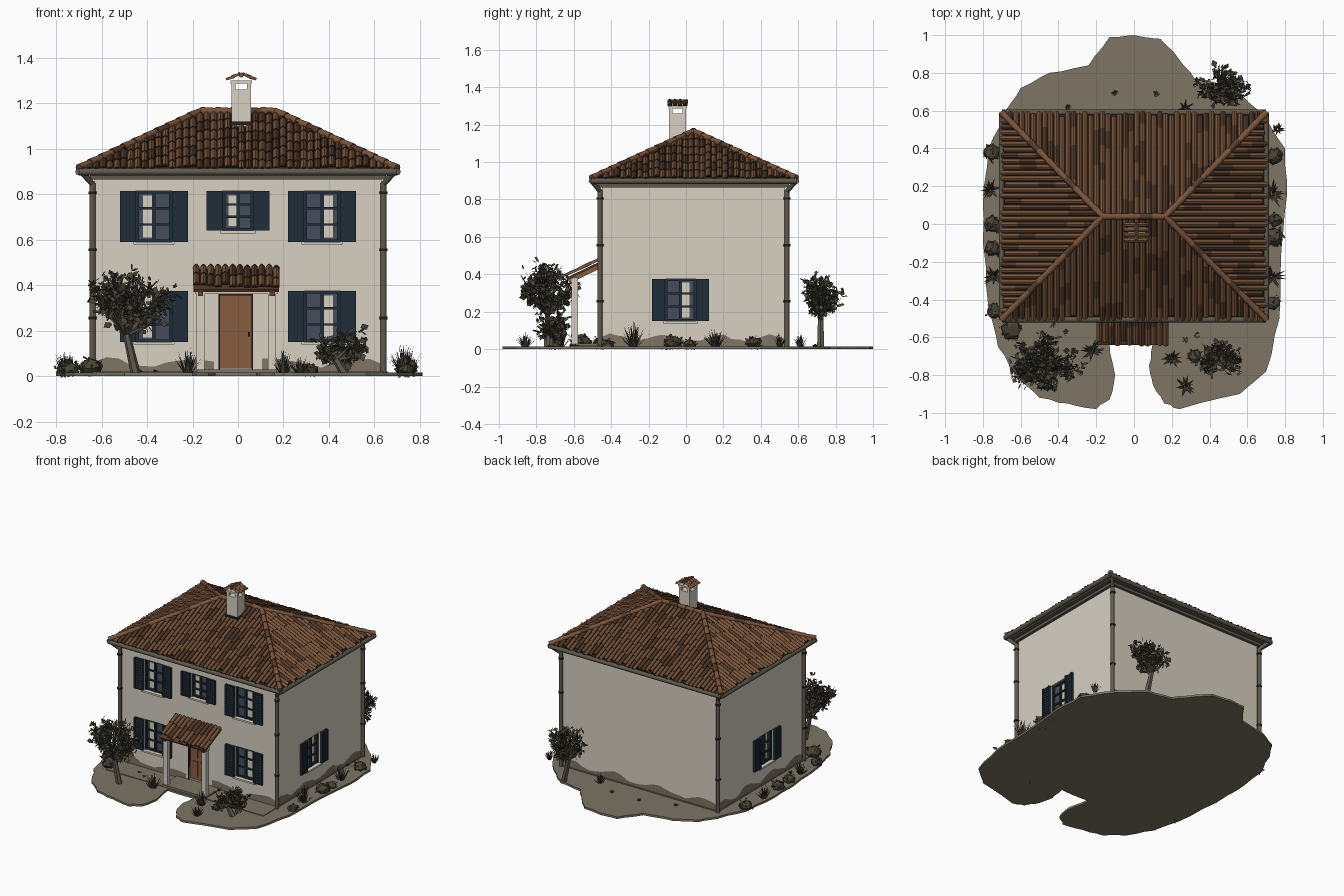
import bpy, bmesh, math, random
from mathutils import Vector, Matrix

random.seed(4)
cube = bpy.data.objects.get("Cube")
if cube:
    bpy.data.objects.remove(cube, do_unlink=True)

# Materials, given as display values and stored linear
PALETTE = [("plaster", 214, 207, 193), ("soil", 124, 116, 101), ("tile", 122, 86, 62),
           ("tile_dark", 88, 62, 46), ("shutter_navy", 38, 49, 60), ("glass", 70, 79, 92),
           ("door_wood", 134, 93, 67), ("foliage", 74, 69, 57), ("weathered_metal", 96, 90, 79),
           ("ink", 42, 36, 31)]
WALL, SOIL, TILE, TILE_D, NAVY, GLASS, WOOD, LEAF, METAL, INK = range(len(PALETTE))
MATS = []
for name, *rgb in PALETTE:
    col = [(c / 255) ** 2.2 for c in rgb] + [1]
    m = bpy.data.materials.new(name)
    m.use_nodes = True
    m.diffuse_color = col
    m.node_tree.nodes["Principled BSDF"].inputs["Base Color"].default_value = col
    MATS.append(m)


def finish(bm, name, smooth=False):
    me = bpy.data.meshes.new(name)
    bm.to_mesh(me)
    bm.free()
    for m in MATS:
        me.materials.append(m)
    ob = bpy.data.objects.new(name, me)
    bpy.context.collection.objects.link(ob)
    if smooth:
        bpy.context.view_layer.objects.active = ob
        ob.select_set(True)
        bpy.ops.object.shade_smooth_by_angle(angle=math.radians(50))
        ob.select_set(False)
    return ob


def paint(verts, mat):
    for f in {f for v in verts for f in v.link_faces}:
        f.material_index = mat


def box(bm, x, y, z, mat, M=Matrix()):
    lo, hi = Vector((x[0], y[0], z[0])), Vector((x[1], y[1], z[1]))
    T = M @ Matrix.Translation((lo + hi) / 2) @ Matrix.Diagonal((hi - lo).to_4d())
    paint(bmesh.ops.create_cube(bm, size=1, matrix=T)["verts"], mat)


def rod(bm, p, q, r1, r2, mat, sides=8):
    p, q = Vector(p), Vector(q)
    T = Matrix.Translation((p + q) / 2) @ (q - p).to_track_quat("Z", "Y").to_matrix().to_4x4()
    paint(bmesh.ops.create_cone(bm, cap_ends=True, segments=sides, radius1=r1, radius2=r2,
                                depth=(q - p).length, matrix=T)["verts"], mat)


def barrel_tiles(bm, a, b, up, r0, r1, cols, rows):
    """Overlapping half-round tiles on a slope with eave a-b, clipped by its hips."""
    a, b, up = Vector(a), Vector(b), Vector(up)
    n = (b - a).cross(up).normalized()
    n = n if n.z > 0 else -n
    limit = lambda s: min(1, s / r0 if r0 else 1, (1 - s) / (1 - r1) if r1 < 1 else 1)
    rise = (b - a).length / cols * .42
    for c in range(cols):
        shift = random.uniform(-.3, .3)
        for r in range(rows + 1):
            t0, t1 = max(0, (r + shift) / rows), (r + 1.15 + shift) / rows
            low, high = [], []
            for k in range(5):
                s = (c + .06 + .88 * k / 4) / cols
                h = math.sin(math.pi * k / 4) * rise
                top = limit(s)
                for t, ring, lift in ((t0, low, .006), (t1, high, .001)):
                    ring.append(bm.verts.new(a + (b - a) * s + up * min(t, top) + n * (h + lift)))
            mat = TILE_D if random.random() < .25 else TILE
            for k in range(4):
                f = bm.faces.new((low[k], low[k + 1], high[k + 1], high[k]))
                f.material_index = mat
                f.normal_update()
                if f.normal.z < 0:
                    f.normal_flip()
            f = bm.faces.new(low)
            f.material_index = INK
            f.normal_update()
            if f.normal.dot(up) > 0:
                f.normal_flip()
    bmesh.ops.dissolve_degenerate(bm, dist=.0001, edges=bm.edges)


# Ground patch with a notch for the path
outline = [(-.13, .99), (0, 1), (.14, .98), (.24, .87), (.32, .77), (.5, .74), (.66, .6), (.8, .4),
           (.81, .15), (.78, -.14), (.77, -.5), (.7, -.78), (.56, -.9), (.24, -.98), (.16, -.95),
           (.1, -.85), (.08, -.75), (.1, -.63), (-.13, -.63), (-.1, -.8), (-.13, -.93), (-.2, -.98),
           (-.35, -.95), (-.5, -.92), (-.62, -.82), (-.72, -.65), (-.77, -.45), (-.8, -.1),
           (-.8, .1), (-.77, .4), (-.68, .6), (-.6, .72), (-.45, .8), (-.24, .84)]
bm = bmesh.new()
ring = []
for i, p in enumerate(outline):
    p, q = Vector(p), Vector(outline[(i + 1) % len(outline)])
    for k in range(3):
        w = p.lerp(q, k / 3) + Vector((random.uniform(-1, 1), random.uniform(-1, 1))) * .006 * (k > 0)
        ring.append(bm.verts.new((w.x, w.y, 0)))
base = bm.faces.new(ring)
ext = bmesh.ops.extrude_face_region(bm, geom=[base])["geom"]
bmesh.ops.translate(bm, verts=[v for v in ext if isinstance(v, bmesh.types.BMVert)], vec=(0, 0, .015))
bmesh.ops.recalc_face_normals(bm, faces=bm.faces)
paint(bm.verts, SOIL)
box(bm, (-.64, .64), (-.62, .54), (.002, .02), SOIL)
finish(bm, "ground")

# Walls, windows, shutters and door
FRONT, BACK, MID, HALF_X, HALF_Y = -.45, .53, .04, .63, .49
SIDES = {"front": (0, FRONT, 0), "back": (0, BACK, math.pi),
         "left": (HALF_X, MID, math.pi / 2), "right": (-HALF_X, MID, -math.pi / 2)}
FRAME = {k: Matrix.Translation((x, y, 0)) @ Matrix.Rotation(r, 4, "Z") for k, (x, y, r) in SIDES.items()}
walls, cutter, frames, shutters = (bmesh.new() for _ in range(4))
box(walls, (-HALF_X, HALF_X), (FRONT, BACK), (.01, .9), WALL)


def window(M, w, z0, z1, side):
    box(cutter, (-w, w), (-.03, .035), (z0, z1), WALL, M)
    box(frames, (-w, w), (.028, .036), (z0, z1), GLASS, M)
    box(frames, sorted((side * w * .1, side * w * .6)), (.022, .027), (z0 + .02, z1 - .02), WALL, M)
    for x in (-w + .007, 0, w - .007):
        box(frames, (x - .007, x + .007), (.01, .024), (z0, z1), NAVY, M)
    for k in range(4):
        z = z0 + .006 + (z1 - z0 - .012) * k / 3
        box(frames, (-w, w), (.012, .022), (z - .005, z + .005), NAVY, M)
    box(frames, (-w - .01, w + .01), (-.015, .03), (z0 - .012, z0), WALL, M)
    for s in (-1, 1):
        a, b = sorted((s * w, s * (w + .07)))
        box(shutters, (a, b), (-.014, -.001), (z0, z1), NAVY, M)
        for x in (a, b - .012):
            box(shutters, (x, x + .012), (-.02, -.002), (z0, z1), NAVY, M)
        for k in range(12):
            z = z0 + (z1 - z0) * k / 12
            box(shutters, (a, b), (-.018, -.002), (z, z + .009), NAVY, M)


for x, side in ((-.37, -1), (.37, 1)):
    for z0, z1 in ((.15, .375), (.59, .815)):
        window(FRAME["front"] @ Matrix.Translation((x, 0, 0)), .08, z0, z1, side)
window(FRAME["front"], .068, .64, .815, -1)
for s, off in (("left", -.07), ("right", .07)):
    window(FRAME[s] @ Matrix.Translation((off, 0, 0)), .083, .15, .375, 1)
box(cutter, (-.08, .06), (FRONT - .03, FRONT + .03), (.035, .355), WALL)
wall_ob, cut_ob = finish(walls, "walls"), finish(cutter, "opening_cutter")
mod = wall_ob.modifiers.new("openings", "BOOLEAN")
mod.operation, mod.object, mod.solver = "DIFFERENCE", cut_ob, "EXACT"
bpy.context.view_layer.objects.active = wall_ob
bpy.ops.object.modifier_apply(modifier=mod.name)
bpy.data.objects.remove(cut_ob, do_unlink=True)
finish(frames, "window_frames")
finish(shutters, "shutters")

bm = bmesh.new()
box(bm, (-.08, .06), (FRONT + .012, FRONT + .031), (.035, .355), WOOD)
for z0, z1 in ((.06, .17), (.2, .33)):
    for x in (-.062, .0):
        box(bm, (x, x + .042), (FRONT + .007, FRONT + .02), (z0, z1), WOOD)
box(bm, (.044, .052), (FRONT - .003, FRONT + .02), (.175, .195), INK)
for x in (-.085, .06):
    box(bm, (x, x + .005), (FRONT - .008, FRONT + .02), (.03, .36), INK)
box(bm, (-.085, .065), (FRONT - .008, FRONT + .02), (.355, .361), INK)
finish(bm, "front_door")

# Uneven stain along the foot of the walls
bm = bmesh.new()
for name, M in FRAME.items():
    half = HALF_X if name in ("front", "back") else HALF_Y
    height = [.06 + .018 * math.sin(i * .9 + half) + random.uniform(-.008, .008) for i in range(25)]
    for i in range(24):
        if name == "front" and 9 < i < 14:
            continue
        x0, x1 = half * (i / 12 - 1), half * ((i + 1) / 12 - 1)
        corners = ((x0, .01), (x1, .01), (x1, height[i + 1]), (x0, height[i]))
        bm.faces.new([bm.verts.new(M @ Vector((x, -.003, z))) for x, z in corners])
paint(bm.verts, SOIL)
finish(bm, "wall_foot_stain")

# Hipped roof: core, tiles, ridge caps
X, Y0, Y1, RX, EAVE, TOP = .7, -.505, .59, .165, .905, 1.155
bm = bmesh.new()
hull = [(-X, Y0, EAVE), (X, Y0, EAVE), (X, Y1, EAVE), (-X, Y1, EAVE), (-RX, MID, TOP), (RX, MID, TOP)]
v = [bm.verts.new(p) for p in hull]
for f in ((0, 1, 5, 4), (1, 2, 5), (2, 3, 4, 5), (3, 0, 4), (3, 2, 1, 0)):
    bm.faces.new([v[i] for i in f])
paint(bm.verts, INK)
finish(bm, "roof_core")
bm = bmesh.new()
rise, r = TOP - EAVE, (X - RX) / (2 * X)
mid = (MID - Y0) / (Y1 - Y0)
for y in (Y0, Y1):
    barrel_tiles(bm, (-X, y, EAVE), (X, y, EAVE), (0, MID - y, rise), r, 1 - r, 46, 6)
for s in (-1, 1):
    barrel_tiles(bm, (s * X, Y0, EAVE), (s * X, Y1, EAVE), (s * (RX - X), 0, rise), mid, mid, 36, 6)
finish(bm, "roof_tiles")
bm = bmesh.new()
for a, b, count in ((0, 4, 11), (3, 4, 11), (1, 5, 11), (2, 5, 11), (4, 5, 5)):
    p, q = Vector(hull[a]), Vector(hull[b])
    for k in range(count):
        rod(bm, p.lerp(q, k / count) + Vector((0, 0, .01)), p.lerp(q, (k + 1.1) / count) + Vector((0, 0, .01)),
            .019, .014, TILE_D if k % 4 == 3 else TILE)
finish(bm, "ridge_caps", True)

# Soffit, gutters and drainpipes
bm = bmesh.new()
box(bm, (-.68, .68), (Y0 + .02, Y1 - .02), (.885, .908), METAL)
box(bm, (-.65, .65), (FRONT - .02, BACK + .02), (.865, .887), METAL)
for k in range(4):
    rod(bm, Vector(hull[k]) - Vector((0, 0, .006)), Vector(hull[(k + 1) % 4]) - Vector((0, 0, .006)),
        .016, .016, METAL)
for s in (-1, 1):
    for y, e in ((FRONT - .01, Y0), (BACK + .01, Y1)):
        rod(bm, (s * .64, y, .015), (s * .64, y, .85), .014, .014, METAL)
        rod(bm, (s * .64, y, .845), (s * .69, e, .9), .013, .013, METAL)
        for z in (.25, .55, .8):
            rod(bm, (s * .64, y, z), (s * .64, y, z + .012), .018, .018, INK)
finish(bm, "gutters_and_drainpipes", True)

# Chimney with four posts and a tiled cap
bm = bmesh.new()
CX, CY = .014, -.045
box(bm, (CX - .043, CX + .043), (CY - .045, CY + .045), (1.08, 1.26), WALL)
box(bm, (CX - .05, CX + .05), (CY - .052, CY + .052), (1.105, 1.12), INK)
for sx in (-1, 1):
    for sy in (-1, 1):
        x, y = CX + sx * .034, CY + sy * .036
        box(bm, (x - .009, x + .009), (y - .009, y + .009), (1.26, 1.295), WALL)
box(bm, (CX - .047, CX + .047), (CY - .049, CY + .049), (1.287, 1.3), WALL)
for s in (-1, 1):
    barrel_tiles(bm, (CX + s * .062, CY - .055, 1.295), (CX + s * .062, CY + .055, 1.295),
                 (-s * .062, 0, .028), 0, 1, 4, 2)
rod(bm, (CX, CY - .055, 1.324), (CX, CY + .055, 1.324), .011, .011, TILE)
finish(bm, "chimney")

# Porch canopy
bm = bmesh.new()
barrel_tiles(bm, (-.2, -.64, .385), (.185, -.64, .385), (0, .19, .092), 0, 1, 12, 2)
slope = Matrix.Translation((0, -.545, .423)) @ Matrix.Rotation(math.atan2(.092, .19), 4, "X")
box(bm, (-.195, .18), (-.103, .103), (-.008, .004), TILE_D, slope)
for x in (-.165, .15):
    box(bm, (x - .018, x + .018), (-.612, -.578), (.015, .375), WALL)
    box(bm, (x - .012, x + .012), (-.1, .1), (-.03, -.008), WOOD, slope)
box(bm, (-.19, .175), (-.61, -.58), (.362, .384), WALL)
box(bm, (-.18, .17), (-.62, FRONT), (.01, .03), SOIL)
finish(bm, "porch_canopy")


# Planting
def rand_dir():
    return Vector([random.gauss(0, 1) for _ in range(3)]).normalized()


def leaf(bm, p, size):
    d, e = rand_dir() * size, rand_dir() * size * .4
    bm.faces.new([bm.verts.new(q) for q in (p, p + d * .5 + e, p + d, p + d * .5 - e)]).material_index = LEAF


def tree(name, x, y, crown, radii, branches, leaves):
    bm = bmesh.new()
    centre = Vector((x, y, crown))
    fork = Vector((x - .02, y, (crown - radii[2]) * .75 + .03))
    rod(bm, (x + .02, y, .01), fork, .022, .016, METAL, 6)
    for _ in range(branches):
        d = rand_dir()
        tip = centre + Vector([d[i] * radii[i] for i in range(3)]) * random.uniform(.6, .95)
        knee = fork.lerp(tip, .5) + Vector((0, 0, -.015))
        rod(bm, fork, knee, .011, .007, METAL, 5)
        rod(bm, knee, tip, .007, .002, LEAF, 4)
        for _ in range(leaves):
            leaf(bm, knee.lerp(tip, random.uniform(.3, 1.05)) + rand_dir() * .03, random.uniform(.02, .045))
    finish(bm, name)


tree("front_tree", -.47, -.74, .345, (.2, .17, .14), 34, 26)
tree("front_shrub", .45, -.73, .14, (.13, .11, .08), 20, 22)
tree("back_tree", .47, .72, .31, (.14, .11, .11), 24, 24)


def tuft(bm, x, y, radius, height):
    for _ in range(34):
        a, lean = random.uniform(0, 6.28), random.uniform(.15, 1)
        d = Vector((math.cos(a), math.sin(a), 0))
        side = Vector((-d.y, d.x, 0)) * .007
        p = Vector((x, y, .012)) + d * radius * .25 * lean
        tip = p + d * radius * .8 * lean + Vector((0, 0, height * random.uniform(.6, 1) * (1.1 - lean * .5)))
        bm.faces.new([bm.verts.new(q) for q in (p - side, p + side, tip)]).material_index = LEAF


def bush(bm, x, y, size):
    T = Matrix.Translation((x, y, size * .65)) @ Matrix.Diagonal((size, size, size * .75, 1))
    made = bmesh.ops.create_icosphere(bm, subdivisions=2, radius=.85, matrix=T)["verts"]
    for v in made:
        v.co += rand_dir() * size * .13
        v.co.z = max(v.co.z, .008)
    paint(made, LEAF)
    for v in made:
        leaf(bm, v.co.copy(), size * .4)


bm = bmesh.new()
for x, y, radius, height in ((-.22, -.67, .07, .12), (.2, -.71, .06, .12), (.27, -.86, .06, .09),
                             (.73, -.28, .09, .15), (.73, .16, .08, .12), (-.76, .18, .07, .11),
                             (-.74, -.28, .07, .1), (.27, .61, .05, .08), (.76, .5, .04, .08)):
    tuft(bm, x, y, radius, height)
for _ in range(14):
    a = random.uniform(0, 6.28)
    tuft(bm, .74 * math.cos(a), .68 * math.sin(a) + .02, .02, .02)
finish(bm, "grass_tufts")
bm = bmesh.new()
for x, y, size in ((-.65, -.56, .06), (-.74, -.46, .045), (-.75, -.13, .045), (-.75, 0, .05), (-.75, .38, .05),
                   (.74, -.07, .055), (.75, .02, .04), (.74, .36, .05), (.74, -.42, .04), (.32, -.7, .04)):
    bush(bm, x, y, size)
finish(bm, "round_bushes")
